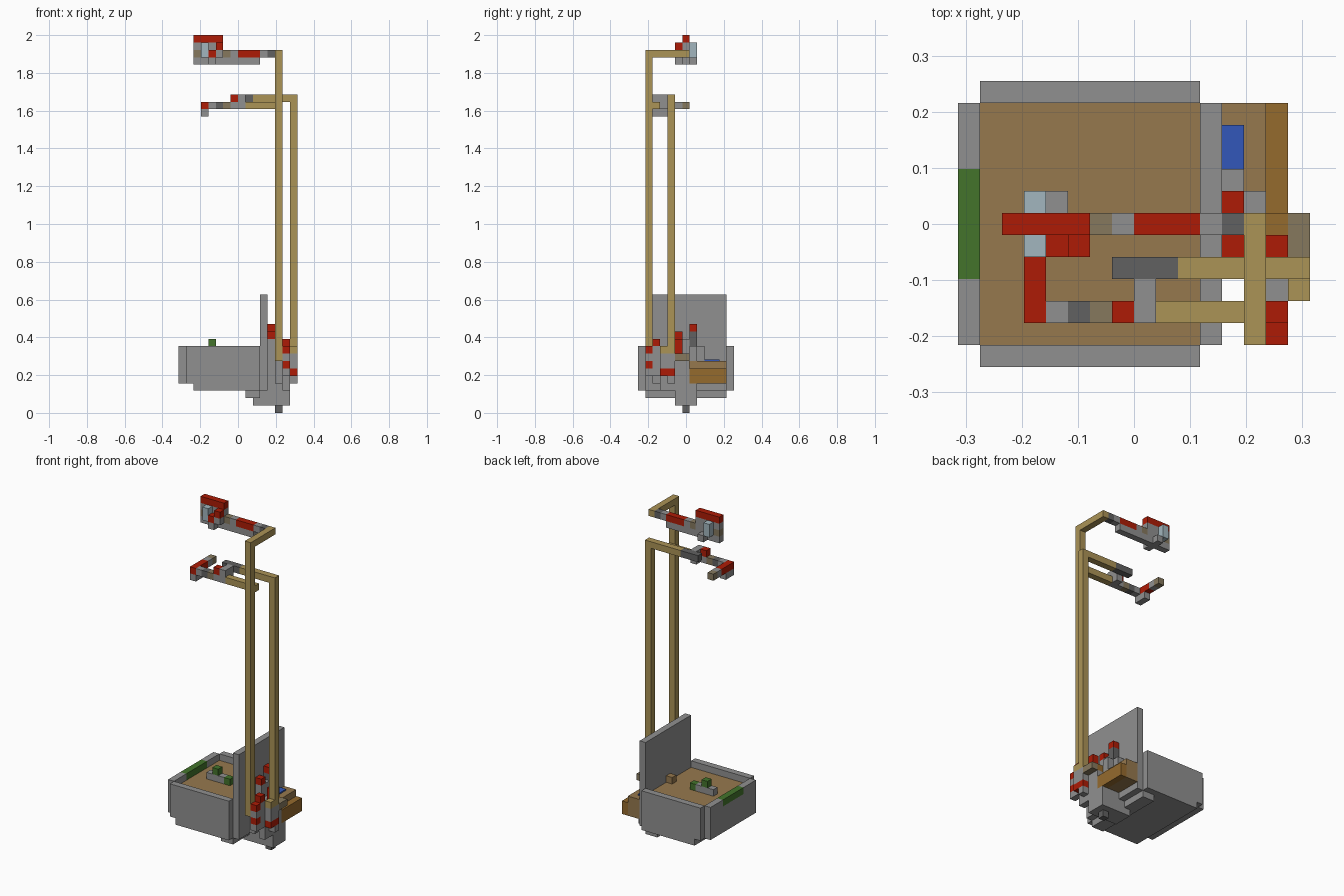
import bpy
import bmesh

cube = bpy.data.objects.get("Cube")
if cube:
    bpy.data.objects.remove(cube, do_unlink=True)

UNIT = 2 / 51            # one block
WIDE, DEEP = 16, 13      # blocks across and deep


def material(name, *rgb):
    mat = bpy.data.materials.new(name)
    mat.use_nodes = True
    colour = tuple((c / 255) ** 2.2 for c in rgb) + (1.0,)
    mat.diffuse_color = colour
    mat.node_tree.nodes["Principled BSDF"].inputs["Base Color"].default_value = colour
    return mat


grey = material("stone grey", 143, 143, 143)
dark = material("dark grey", 97, 97, 97)
red = material("red", 172, 33, 14)
wood = material("floor wood", 149, 120, 79)
tan = material("pole tan", 170, 146, 87)
blue = material("blue", 53, 88, 184)
green = material("green", 69, 115, 47)
pale = material("pale blue", 161, 181, 189)
taupe = material("taupe", 133, 120, 94)
ochre = material("ochre wood", 148, 106, 49)


def span(v):
    return v if isinstance(v, tuple) else (v, v + 1)


def block(name, mat, x, y, z):
    """Box in block units: a pair is a start and end, a number is one block."""
    (xa, xb), (ya, yb), (za, zb) = span(x), span(y), span(z)
    bm = bmesh.new()
    bmesh.ops.create_cube(bm, size=1)
    for v in bm.verts:
        v.co.x = ((xb if v.co.x > 0 else xa) - WIDE / 2) * UNIT
        v.co.y = ((yb if v.co.y > 0 else ya) - DEEP / 2) * UNIT
        v.co.z = (zb if v.co.z > 0 else za) * UNIT
    mesh = bpy.data.meshes.new(name)
    bm.to_mesh(mesh)
    bm.free()
    mesh.materials.append(mat)
    obj = bpy.data.objects.new(name, mesh)
    bpy.context.collection.objects.link(obj)


def row(name, mats, x, y, z):
    """Single blocks in a line along x, one colour each."""
    for i, mat in enumerate(mats):
        block(name, mat, x + i, y, z)


def stack(name, mats, x, y, z):
    """Single blocks piled upwards, one colour each."""
    for i, mat in enumerate(mats):
        block(name, mat, x, y, z + i)


# Tray
for y in (0, 12):
    block("tray_side_wall", grey, (1, 11), y, (4, 9))
block("tray_end_wall", grey, 0, (1, 12), (4, 8))
for y in ((1, 4), (9, 12)):
    block("tray_end_rim", grey, 0, y, 8)
block("tray_rim_panel", green, 0, (4, 9), 8)
block("tray_underside", grey, (1, 11), (1, 12), (4, 5))
block("tray_floor", wood, (1, 11), (1, 12), (5, 8))
block("tray_base", grey, (2, 11), (0, 13), 3)
block("back_board", grey, 11, (1, 12), (3, 16))

# Small controls on the tray
row("control_row", (grey, grey, grey, green), 3, 6, 8)
block("control_knob", green, 4, 6, 9)
block("floor_block", wood, 10, 6, 8)

# Underside supports and foot
block("cross_bar", grey, (9, 11), (1, 12), 2)
block("lower_hub", grey, (10, 15), (5, 8), 1)
block("middle_hub", grey, (11, 15), (5, 8), 2)
block("upper_hub", grey, (12, 15), (5, 8), 3)
block("foot", dark, 13, 6, 0)

# Core behind the board
block("core", grey, (12, 14), (5, 7), (4, 8))
block("core_back", grey, 13, 7, (7, 9))
block("core_post", grey, 12, 5, (8, 10))
block("core_post_cap", red, 12, 5, 10)
block("core_middle", grey, 12, 6, (8, 10))
stack("core_lever", (grey, grey, dark, dark, red), 12, 7, 7)
block("core_step", grey, 12, 8, (7, 9))

# Wooden side box with a blue plate
block("side_box", wood, (12, 14), (7, 12), (4, 7))
block("side_box_step", ochre, 14, (7, 12), (4, 6))
block("side_box_nose", ochre, 14, 6, 7)
block("side_nose_base", grey, 14, 6, (4, 7))
block("blue_plate", blue, 12, (9, 11), (7, 7.2))

# Pole mounts
block("mount_link", grey, 13, (2, 5), (4, 7))
stack("front_mount", (grey, red, grey, red), 14, 1, 5)
stack("front_mount_inner", (grey, grey, grey, grey, red), 14, 2, 5)
block("middle_mount", grey, 14, (3, 5), (3, 8))
stack("rear_mount", (grey, grey, grey, grey, red, red), 14, 5, 4)
block("outer_mount_base", grey, 15, 4, 4)
block("outer_mount_band", red, 15, (3, 5), 5)
block("outer_mount", grey, 15, (3, 5), (6, 8))
block("outer_mount_cap", taupe, 15, (5, 7), 7)

# Tall pole and its top arm
block("tall_pole", tan, 13, 1, (7, 49))
block("tall_pole_bend", tan, 13, (2, 7), 48)
row("top_arm", (taupe, grey, red, red, red, grey, dark), 6, 6, 48)
block("top_arm_underside", grey, (2, 11), 6, 47)

# Head at the end of the top arm
block("head_cap", red, (2, 6), 6, 50)
block("head_upper", grey, (2, 6), 6, 49)
block("head_tip", taupe, 2, 6, 48)
block("head_lower", grey, (3, 6), 6, 48)
for y in (5, 7):
    block("head_window", pale, 3, y, (48, 50))
    block("head_wing", grey, 4, y, 47)
block("head_button", red, 4, 5, 48)
stack("head_cheek", (grey, red), 5, 5, 48)

# Short pole and its arm
block("short_pole", tan, 15, 4, (8, 43))
block("short_pole_foot", tan, 15, 3, 8)
block("short_pole_arm", tan, (10, 15), 4, 42)
block("short_arm_grip", dark, (7, 10), 4, 42)
block("arm_joint", grey, 8, (2, 4), (41, 43))

# Lower arm and its hook
block("lower_arm", tan, (9, 14), 2, 41)
row("lower_arm_end", (grey, dark, taupe, grey), 4, 2, 41)
block("lower_arm_button", red, 7, 2, 42)
block("hook", red, 3, (2, 5), 41)
block("hook_underside", grey, 3, (2, 4), 40)
block("hook_neck", grey, 3, 5, 41)
block("hook_tip", taupe, 3, 6, 41)
